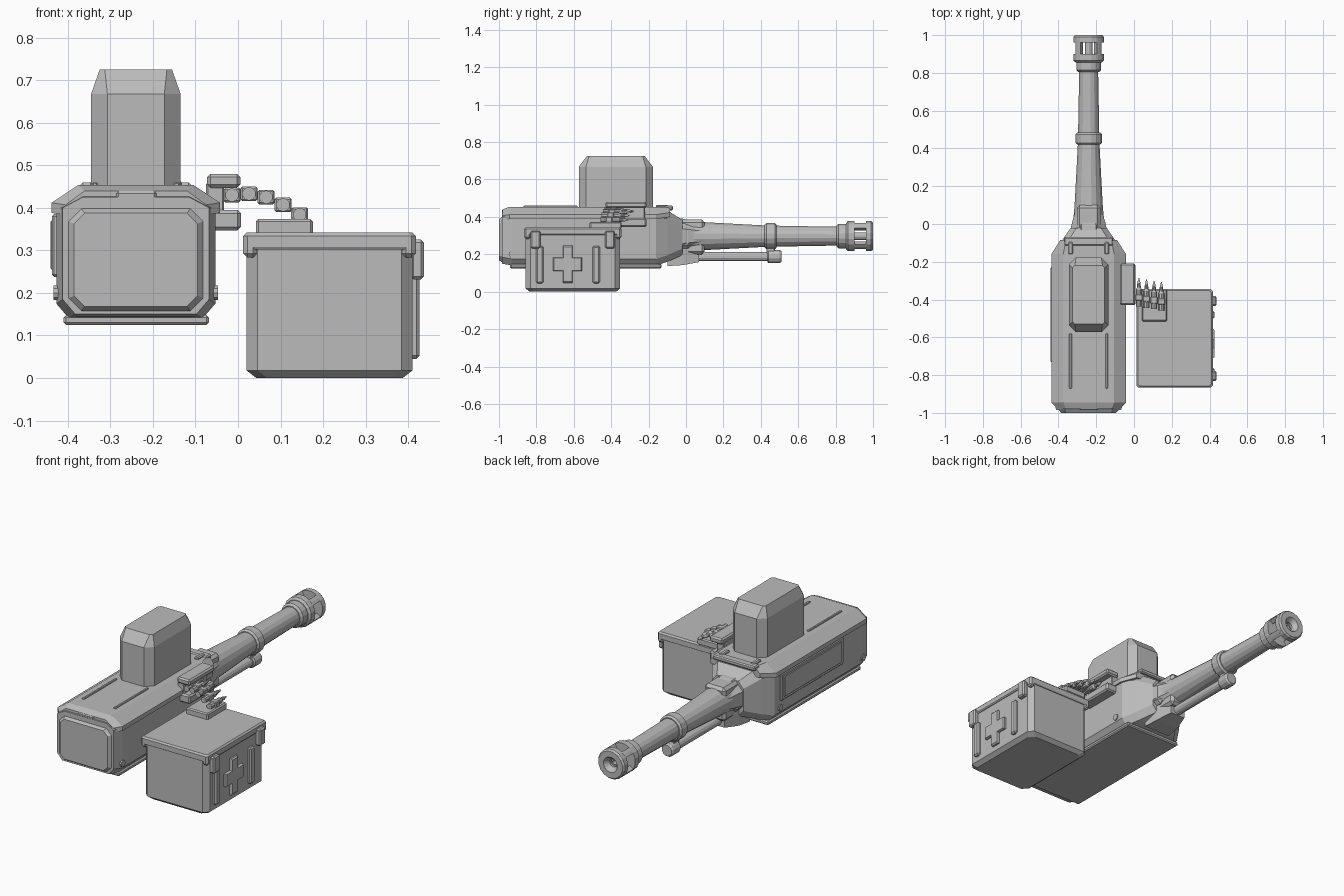
import bpy, bmesh, math
from mathutils import Vector, Matrix

grey = bpy.data.materials.new("plain grey")
grey.diffuse_color = (0.5, 0.5, 0.5, 1)
CX, CZ = -0.24, 0.297          # gun centre line


def finish(bm, name):
    bmesh.ops.recalc_face_normals(bm, faces=bm.faces)
    me = bpy.data.meshes.new(name)
    bm.to_mesh(me)
    bm.free()
    me.materials.append(grey)
    ob = bpy.data.objects.new(name, me)
    bpy.context.collection.objects.link(ob)
    return ob


def box(name, x, y, z, bevel=0.006):
    """Chamfered box from (min, max) ranges."""
    bm = bmesh.new()
    bmesh.ops.create_cube(bm, size=1)
    for v in bm.verts:
        v.co = Vector([(r[0] + r[1]) / 2 + c * (r[1] - r[0]) for r, c in zip((x, y, z), v.co)])
    if bevel:
        bmesh.ops.bevel(bm, geom=bm.edges[:], offset=bevel, segments=1, affect='EDGES')
    return finish(bm, name)


def skin(name, rings, closed=False):
    """Bridge equal-length point rings, capping the ends unless closed."""
    bm = bmesh.new()
    vr = [[bm.verts.new(p) for p in r] for r in rings]
    n = len(vr[0])
    pairs = list(zip(vr, vr[1:])) + ([(vr[-1], vr[0])] if closed else [])
    for a, b in pairs:
        for i in range(n):
            bm.faces.new((a[i], a[(i + 1) % n], b[(i + 1) % n], b[i]))
    if not closed:
        bm.faces.new(vr[0])
        bm.faces.new(vr[-1])
    return finish(bm, name)


def lathe(name, profile, x=CX, z=CZ, n=16, closed=False):
    """Turn (y, radius) points around an axis along y."""
    ang = [2 * math.pi * (i + 0.5) / n for i in range(n)]
    return skin(name, [[(x + r * math.cos(a), y, z + r * math.sin(a)) for a in ang]
                       for y, r in profile], closed)


def octagon(hu, hv, cut):
    return [(hu, -hv + cut), (hu, hv - cut), (hu - cut, hv), (-hu + cut, hv),
            (-hu, hv - cut), (-hu, -hv + cut), (-hu + cut, -hv), (hu - cut, -hv)]


def hull_ring(y, w, zb, zs, zt, tw):
    """Receiver section: half width, bottom, shoulder, top, top half width."""
    half = [(w - 0.03, zb), (w, zb + 0.035), (w, zs), (tw, zt)]
    pts = half + [(-u, v) for u, v in reversed(half)]
    return [(CX + u, y, v) for u, v in pts]


# Receiver body
skin("receiver", [hull_ring(-0.985, 0.172, 0.150, 0.400, 0.425, 0.125),
                  hull_ring(-0.93, 0.187, 0.140, 0.400, 0.440, 0.13),
                  hull_ring(-0.16, 0.187, 0.140, 0.400, 0.440, 0.13),
                  hull_ring(-0.10, 0.150, 0.160, 0.390, 0.435, 0.115),
                  hull_ring(-0.02, 0.095, 0.195, 0.350, 0.385, 0.065)])


# Top cover, a shell along the chamfered roof
def cover_ring(y, w, zs, zt, tw):
    half = [(w - 0.03, zs - 0.01), (w, zs - 0.012), (w, zs + 0.012), (tw, zt)]
    return [(CX + u, y, v) for u, v in half + [(-u, v) for u, v in reversed(half)]]


skin("top_cover", [cover_ring(-0.98, 0.165, 0.395, 0.440, 0.12),
                   cover_ring(-0.945, 0.198, 0.400, 0.454, 0.135),
                   cover_ring(-0.16, 0.198, 0.400, 0.454, 0.135),
                   cover_ring(-0.085, 0.150, 0.412, 0.454, 0.12)])
box("cover_front_lip", (CX - 0.13, CX + 0.13), (-0.115, -0.07), (0.435, 0.46))

# Rear panel
skin("rear_panel", [[(CX + u, y, 0.278 + v) for u, v in octagon(hu, hv, c)]
                    for y, hu, hv, c in ((-0.96, 0.175, 0.133, 0.035), (-0.982, 0.172, 0.128, 0.035),
                                         (-0.985, 0.158, 0.120, 0.03), (-1.0, 0.145, 0.110, 0.025))])
box("rear_tab", (-0.287, -0.19), (-0.985, -0.945), (0.42, 0.44))

# Belly plate
box("belly_plate", (-0.41, -0.068), (-0.94, -0.13), (0.125, 0.148))

# Left side panel with raised frame
box("left_panel", (-0.437, -0.42), (-0.75, -0.21), (0.238, 0.385), 0.005)
box("left_panel_inset", (-0.441, -0.43), (-0.73, -0.23), (0.255, 0.37), 0.003)

# Roof ribs, front studs and side pins, mirrored
for s, side in ((-1, "left"), (1, "right")):
    x = CX + s * 0.096
    box("roof_rib_" + side, (x - 0.007, x + 0.007), (-0.87, -0.58), (0.445, 0.46), 0.003)
    box("roof_stud_" + side, (x - 0.012, x + 0.012), (-0.16, -0.095), (0.44, 0.464), 0.005)
    for y in (-0.93, -0.21):
        bm = bmesh.new()
        bmesh.ops.create_cone(bm, cap_ends=True, segments=10, radius1=0.018, radius2=0.018, depth=0.03,
                              matrix=Matrix.Translation((CX + s * 0.178, y, 0.2)) @ Matrix.Rotation(math.pi / 2, 4, 'Y'))
        finish(bm, "side_pin_" + side)

# Tall sight housing
skin("sight_housing", [[(CX + u, -0.375 + v, z) for u, v in octagon(hu, hv, c)]
                       for z, hu, hv, c in ((0.43, 0.105, 0.198, 0.038), (0.668, 0.105, 0.198, 0.038),
                                            (0.725, 0.085, 0.155, 0.012))])

# Barrel root: hub, top block and lower wedge
lathe("barrel_hub", [(-0.05, 0.105), (-0.01, 0.1), (0.06, 0.08), (0.11, 0.072)], n=8)
box("barrel_block", (CX - 0.063, CX + 0.063), (-0.07, 0.10), (0.20, 0.385), 0.015)
box("barrel_side_block", (CX - 0.088, CX + 0.088), (-0.04, 0.03), (0.23, 0.35), 0.02)
skin("gas_wedge", [[(CX + s, y, z) for s, z in ((-w, zb), (w, zb), (w, 0.23), (-w, 0.23))]
                   for y, w, zb in ((-0.10, 0.08, 0.137), (-0.02, 0.07, 0.142), (0.07, 0.045, 0.158))])

# Barrel, ring and gas tube
lathe("barrel", [(0.0, 0.085), (0.1, 0.076), (0.3, 0.065), (0.43, 0.058), (0.82, 0.051)])
lathe("barrel_ring", [(0.42, 0.062), (0.43, 0.071), (0.475, 0.071), (0.485, 0.062)])
lathe("gas_tube", [(-0.05, 0.026), (0.45, 0.026)], z=0.188, n=12)
lathe("gas_tube_cap", [(0.435, 0.03), (0.442, 0.037), (0.50, 0.037), (0.51, 0.03)], z=0.188, n=12)
box("gas_tube_bracket", (CX - 0.02, CX + 0.02), (0.43, 0.475), (0.2, 0.25), 0.004)

# Muzzle brake: neck, end rings, four posts and a thin core tube
lathe("muzzle_neck", [(0.805, 0.056), (0.815, 0.067), (0.86, 0.067)])
lathe("muzzle_rear_ring", [(0.855, 0.07), (0.865, 0.082), (0.90, 0.082), (0.90, 0.02)])
lathe("muzzle_front_ring", [(0.962, 0.082), (0.99, 0.082), (1.0, 0.074), (1.0, 0.042), (0.975, 0.022), (0.962, 0.022)],
      closed=True)
lathe("muzzle_core", [(0.89, 0.02), (0.965, 0.02), (0.965, 0.012), (0.89, 0.012)], n=12, closed=True)
for k in range(4):
    mid = math.pi / 4 + k * math.pi / 2
    arc = [mid + d * math.radians(12.5) for d in (-1, 0, 1)]
    sect = [(0.082, a) for a in arc] + [(0.055, a) for a in reversed(arc)]
    skin("muzzle_post", [[(CX + r * math.cos(a), y, CZ + r * math.sin(a)) for r, a in sect] for y in (0.895, 0.967)])

# Feed tray on the right side
box("feed_upper_plate", (-0.073, 0.006), (-0.43, -0.21), (0.447, 0.48), 0.008)
box("feed_lower_plate", (-0.075, 0.007), (-0.43, -0.21), (0.347, 0.395), 0.008)
box("feed_wall", (-0.075, -0.033), (-0.42, -0.22), (0.38, 0.46), 0.004)

# Ammunition belt: pointed rounds with square links
for i, (x, z) in enumerate(((-0.014, 0.43), (0.026, 0.433), (0.066, 0.425), (0.106, 0.407), (0.145, 0.384))):
    y = -0.43 - i * 0.007
    rnd = lathe("belt_round", [(y, 0.016), (y + 0.09, 0.016), (y + 0.1, 0.011), (y + 0.125, 0.009), (y + 0.15, 0.002)],
                x, z, 10)
    box("belt_link", (x - 0.02, x + 0.02), (y + 0.03, y + 0.065), (z - 0.017, z + 0.017), 0.004)

# Ammunition box with lid and mouth
skin("ammo_box", [[(0.215 + u, -0.605 + v, z) for u, v in octagon(hu, hv, 0.026)]
                  for z, hu, hv in ((0.0, 0.172, 0.232), (0.018, 0.195, 0.252), (0.32, 0.195, 0.252))])
skin("ammo_lid", [[(0.215 + u, -0.605 + v, z) for u, v in octagon(hu, hv, 0.01)]
                  for z, hu, hv in ((0.302, 0.198, 0.256), (0.308, 0.203, 0.26), (0.334, 0.203, 0.26), (0.342, 0.195, 0.252))])
for x in ((0.012, 0.045), (0.385, 0.418)):
    for y in ((-0.865, -0.83), (-0.38, -0.345)):
        box("lid_corner", x, y, (0.283, 0.32), 0.01)
box("ammo_mouth", (0.042, 0.176), (-0.515, -0.345), (0.335, 0.374), 0.006)

# Right face of the box: latches, ribs and raised cross
for y in (-0.805, -0.407):
    box("box_latch", (0.405, 0.437), (y - 0.026, y + 0.026), (0.232, 0.325), 0.007)
for y in (-0.782, -0.48):
    box("box_rib", (0.40, 0.427), (y - 0.02, y + 0.02), (0.045, 0.245), 0.008)
cross = [(0.025, 0.1), (0.025, 0.035), (0.077, 0.035)]
quad = cross + [(u, -v) for u, v in reversed(cross)]
outline = quad + [(-u, -v) for u, v in quad]
skin("box_cross", [[(x, -0.633 + u * k, 0.147 + v * k) for u, v in outline]
                   for x, k in ((0.40, 1), (0.419, 1), (0.426, 0.93))])
